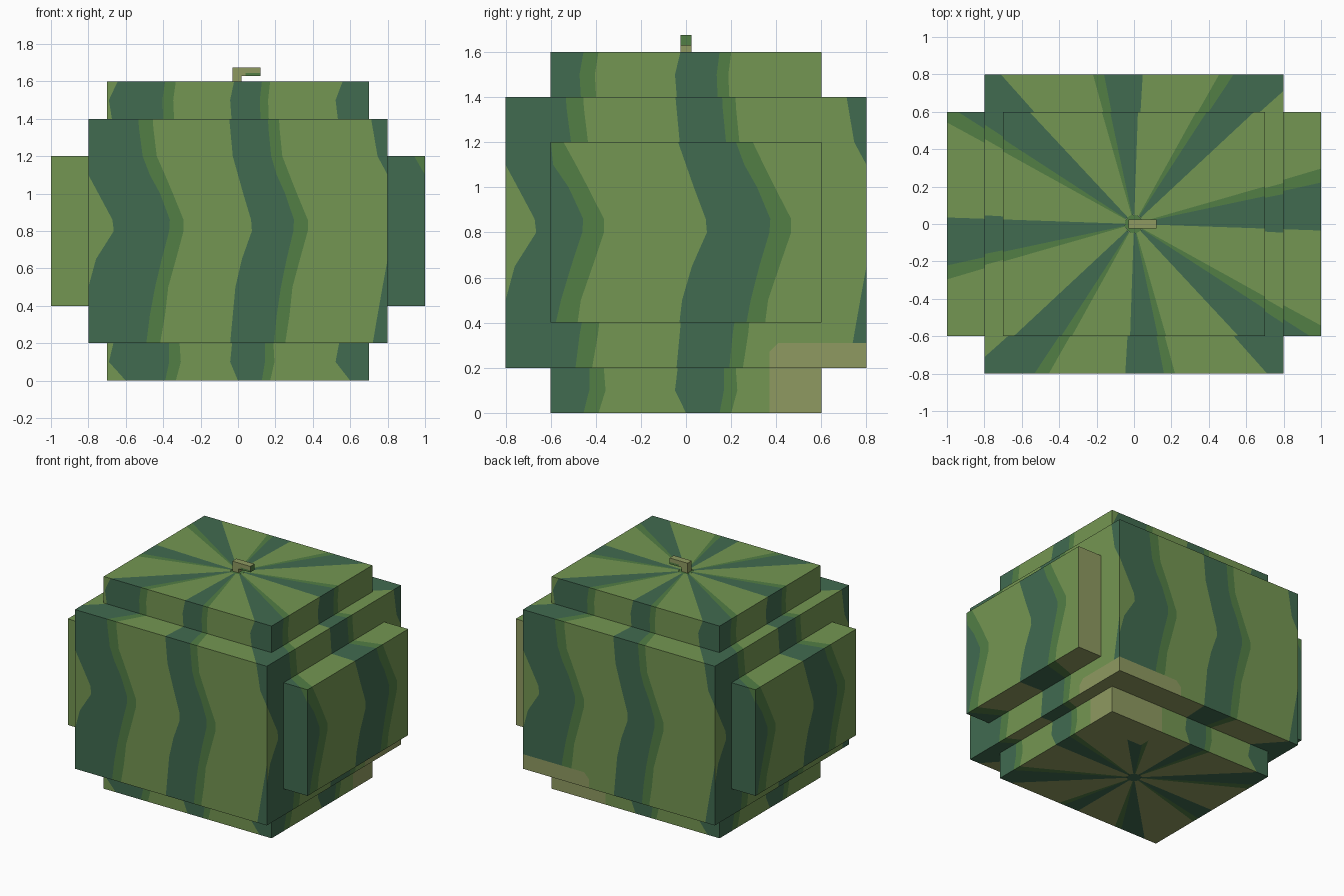
import bpy, bmesh, math
from mathutils import Vector

if "Cube" in bpy.data.objects:
    bpy.data.objects.remove(bpy.data.objects["Cube"])

LIGHT, MID, DARK, TAN = range(4)


def material(name, rgb):
    m = bpy.data.materials.new(name)
    lin = [((c / 255 + 0.055) / 1.055) ** 2.4 for c in rgb]
    m.diffuse_color = (*lin, 1)
    m.use_nodes = True
    m.node_tree.nodes["Principled BSDF"].inputs["Base Color"].default_value = m.diffuse_color
    return m


MATS = [material("light green", (116, 150, 82)), material("mid green", (82, 126, 69)),
        material("dark green", (65, 107, 80)), material("tan", (143, 154, 97))]

# Wavy stripe: height, then azimuth in degrees of start, dark end and mid end (repeats every 45)
WAVE = [(0, 0, 12, 16), (.1, -4, 13.5, 18), (.2, -3, 13.5, 17.5), (.35, -2, 14.5, 19),
        (.5, -1, 16, 20), (.65, 1.5, 18, 22.5), (.8, 5.3, 20.3, 25), (.86, 5, 20.5, 25),
        (1.0, 2, 17.5, 21.5), (1.1, 0, 14.5, 19), (1.2, -2, 12.5, 16.5),
        (1.35, -3, 11.5, 15.5), (1.5, -4, 11, 15), (1.6, -2, 12, 16)]


def wave(z):
    for a, b in zip(WAVE, WAVE[1:]):
        if z <= b[0] + 1e-6:
            t = (z - a[0]) / (b[0] - a[0])
            return [p + (q - p) * t for p, q in zip(a[1:], b[1:])]


def cells(z, first, last):
    """Stripe edges in order, as (angle, colour that follows)."""
    s, d, m = wave(z)
    return [(45 * k + a, c) for k in range(first, last)
            for a, c in ((s, DARK), (d, MID), (m, LIGHT))]


def add_face(bm, pts, colour):
    f = bm.faces.new([bm.verts.new(p) for p in pts])
    f.material_index = colour


def wall(bm, phi, d, lo, hi, z0, z1):
    """Striped vertical face at distance d, facing azimuth phi, spanning lo..hi sideways."""
    c, s = math.cos(math.radians(phi)), math.sin(math.radians(phi))
    zs = [z0] + [w[0] for w in WAVE if z0 + 1e-4 < w[0] < z1 - 1e-4] + [z1]

    def edge(a):
        u = d * math.tan(math.radians(max(-85, min(85, a))))
        return max(lo, min(hi, u))

    for za, zb in zip(zs, zs[1:]):
        ca, cb = cells(za, -3, 3), cells(zb, -3, 3)
        for i in range(len(ca) - 1):
            quad = [(edge(ca[i][0]), za), (edge(ca[i + 1][0]), za),
                    (edge(cb[i + 1][0]), zb), (edge(cb[i][0]), zb)]
            if quad[1][0] - quad[0][0] + quad[2][0] - quad[3][0] < 1e-5:
                continue
            add_face(bm, [(c * d - s * u, s * d + c * u, z) for u, z in quad], ca[i][1])


def reach(rect, deg):
    """Distance from the axis to a rectangle's edge (or a circle, if a number)."""
    if isinstance(rect, float):
        return rect
    a = math.radians(deg)
    return min(rect[0] / max(abs(math.cos(a)), 1e-6), rect[1] / max(abs(math.sin(a)), 1e-6))


def deck(bm, outer, inner, z, up, start=-180, end=180):
    """Flat striped ring between two outlines, stripes radiating from the axis."""
    edges = cells(z, -6, 6)
    corners = [math.degrees(math.atan2(y, x)) for x, y in
               ((.7, .6), (.8, .6), (1, .6), (.8, .8))]
    cuts = {start, end} | {round(a, 4) for a, _ in edges}
    cuts |= {round(v, 4) for a in corners for v in (a, -a, 180 - a, a - 180, 180 + a, 360 - a - 180)}
    cuts = sorted(a for a in cuts if start <= a <= end)
    for a, b in zip(cuts, cuts[1:]):
        m = (a + b) / 2
        if b - a < 1e-3 or reach(inner, m) > reach(outer, m) - 1e-4:
            continue
        colour = [c for e, c in edges if e <= m][-1]
        if not up and colour == LIGHT:
            colour = TAN
        pts = []
        for ang, rect in ((a, inner), (a, outer), (b, outer), (b, inner)):
            r, t = reach(rect, ang), math.radians(ang)
            pts.append((r * math.cos(t), r * math.sin(t), z))
        add_face(bm, pts if up else pts[::-1], colour)


def disc(bm, r, z, up, colour):
    pts = [(r * math.cos(i * math.pi / 8), r * math.sin(i * math.pi / 8), z) for i in range(16)]
    add_face(bm, pts if up else pts[::-1], colour)


def cut(bm, co, no):
    bmesh.ops.bisect_plane(bm, geom=bm.verts[:] + bm.edges[:] + bm.faces[:], dist=1e-5,
                           plane_co=co, plane_no=no)


def pale_patch(bm):
    """Pale ground spot around the lower back right corner."""
    for no in ((1, 0, 0), (0, 1, 0), (0, 0, 1), (1, 0, -1), (0, 1, -1)):
        co = Vector((.25, .37, .31))
        if no[2] == -1:
            co.z -= .04
        cut(bm, co, Vector(no).normalized())
    for f in bm.faces:
        p = f.calc_center_median()
        x, y, h = p.x - .25, p.y - .37, .31 - p.z
        if min(x, y, h) > 0 and x + h > .04 and y + h > .04:
            f.material_index = TAN


def finish(bm, name):
    bmesh.ops.remove_doubles(bm, verts=bm.verts, dist=1e-5)
    me = bpy.data.meshes.new(name)
    bm.to_mesh(me)
    bm.free()
    for m in MATS:
        me.materials.append(m)
    ob = bpy.data.objects.new(name, me)
    bpy.context.collection.objects.link(ob)


CAP, BODY, PANEL = (.7, .6), (.8, .8), (1.0, .6)


def tier(bm, size, z0, z1):
    for phi in (0, 90, 180, 270):
        d, w = (size[0], size[1]) if phi % 180 == 0 else (size[1], size[0])
        wall(bm, phi, d, -w, w, z0, z1)


# Main block
bm = bmesh.new()
tier(bm, BODY, .2, 1.4)
deck(bm, BODY, CAP, 1.4, True)
deck(bm, BODY, CAP, .2, False)
pale_patch(bm)
finish(bm, "melon_body")

# Top and bottom tiers
bm = bmesh.new()
tier(bm, CAP, 1.4, 1.6)
deck(bm, CAP, .05, 1.6, True)
disc(bm, .05, 1.6, True, MID)
finish(bm, "top_tier")

bm = bmesh.new()
tier(bm, CAP, 0, .2)
deck(bm, CAP, .05, 0, False)
disc(bm, .05, 0, False, DARK)
pale_patch(bm)
finish(bm, "bottom_tier")

# Raised panels on the two ends
for name, phi in (("right_panel", 0), ("left_panel", 180)):
    bm = bmesh.new()
    wall(bm, phi, 1, -.6, .6, .4, 1.2)
    wall(bm, phi + 90, .6, -1, -.8, .4, 1.2)
    wall(bm, phi - 90, .6, .8, 1, .4, 1.2)
    deck(bm, PANEL, BODY, 1.2, True, phi - 60, phi + 60)
    deck(bm, PANEL, BODY, .4, False, phi - 60, phi + 60)
    for f in bm.faces:
        p = f.calc_center_median()
        if p.x > .8 and p.y > .599:
            f.material_index = TAN
    finish(bm, name)

# Bent stem: L profile extruded in y
bm = bmesh.new()
profile = [(-.03, 1.6), (.02, 1.6), (.02, 1.63), (.12, 1.63), (.12, 1.675), (-.03, 1.675)]
face = bm.faces.new([bm.verts.new((x, -.025, z)) for x, z in profile])
side = bmesh.ops.extrude_face_region(bm, geom=[face])
bmesh.ops.translate(bm, vec=(0, .05, 0), verts=[v for v in side["geom"] if isinstance(v, bmesh.types.BMVert)])
cut(bm, (.04, 0, 0), (1, 0, 0))
cut(bm, (0, 0, 1.645), (0, 0, 1))
bmesh.ops.recalc_face_normals(bm, faces=bm.faces)
for f in bm.faces:
    p = f.calc_center_median()
    f.material_index = MID if p.x > .119 or (p.x > .04 and p.z < 1.645) else TAN
finish(bm, "stem")
